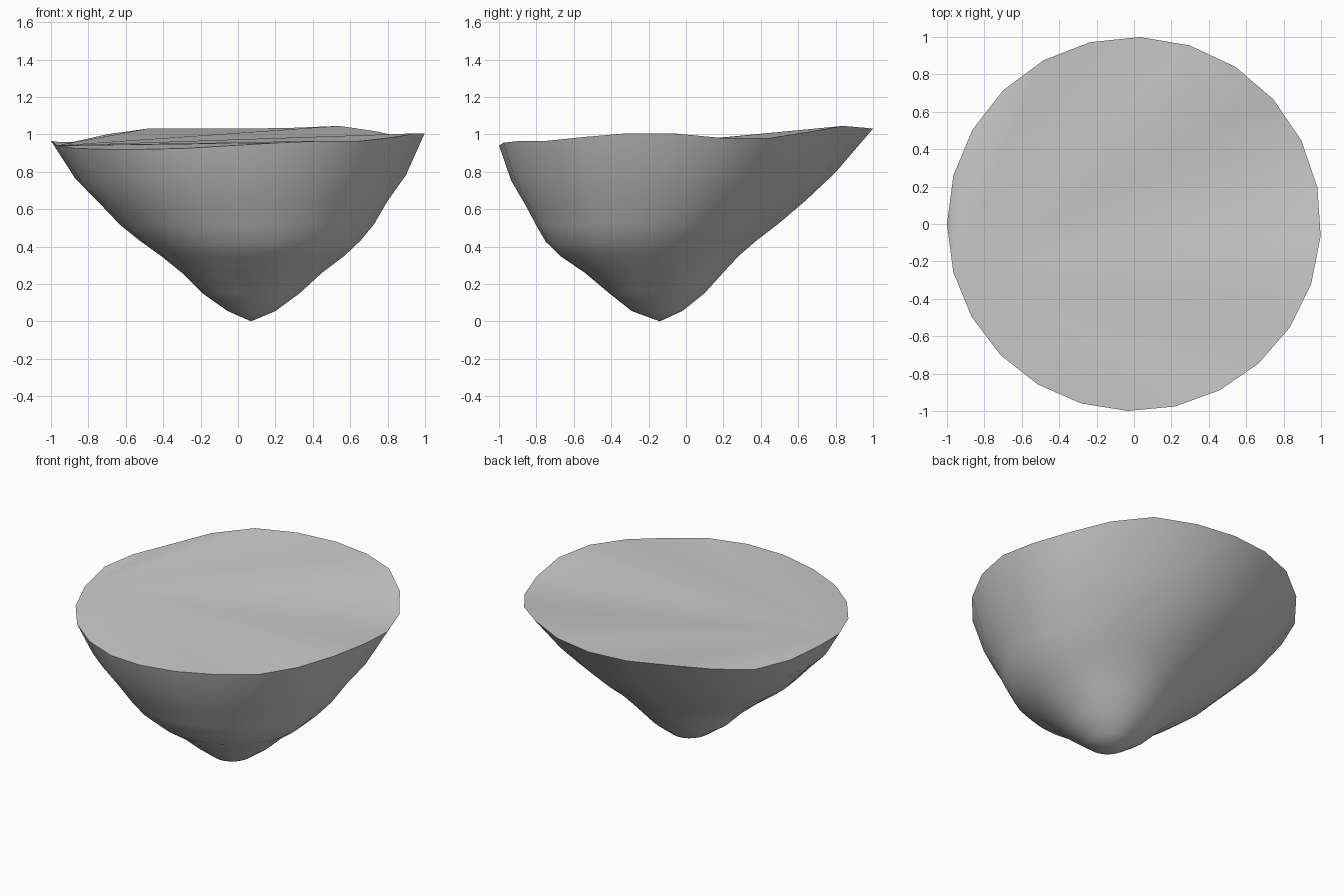
import bpy, bmesh, math

if "Cube" in bpy.data.objects:
    bpy.data.objects.remove(bpy.data.objects["Cube"])

SIDES = 24
# Rim heights, counter-clockwise from just below +x
RIM = [1.005, .98, .98, 1.015, 1.045, 1.035, 1.03, 1.03, 1.03, 1.0, .96, .96,
       .965, .94, .925, .92, .92, .925, .94, .955, .965, .965, .985, 1.005]
# Cross-sections: height, left, right, front, back
SECTIONS = [(1, -1, 1, -1, 1), (.78, -.87, .9, -.935, .80), (.64, -.74, .80, -.86, .645),
            (.52, -.63, .73, -.80, .50), (.43, -.52, .655, -.75, .38), (.35, -.41, .57, -.67, .285),
            (.26, -.30, .45, -.54, .20), (.15, -.19, .33, -.41, .10), (.055, -.055, .2, -.29, -.02)]
APEX = (.07, -.14, 0)

bm = bmesh.new()
rings = []
for f, left, right, front, back in SECTIONS:
    ring = []
    for i in range(SIDES):
        # Slight angular offset of the rim and a shallow groove on the back right
        a = 2 * math.pi * i / SIDES - .065 * (.5 + .5 * math.cos(2 * math.pi * i / SIDES))
        groove = 1 - .12 * f * (1 - f) * math.exp(-((math.degrees(a) - 62) / 18) ** 2)
        x = (left + right) / 2 + groove * (right - left) / 2 * math.cos(a)
        y = (front + back) / 2 + groove * (back - front) / 2 * math.sin(a)
        ring.append(bm.verts.new((x, y, f * (1 + (RIM[i] - 1) * f * f))))
    rings.append(ring)

# Wavy top, fanned out from the left side
rim = rings[0]
hub = 13
top = [bm.faces.new((rim[hub], rim[(hub + k) % SIDES], rim[(hub + k + 1) % SIDES]))
       for k in range(1, SIDES - 1)]

# Sloping sides and rounded tip
for up, low in zip(rings, rings[1:]):
    for i in range(SIDES):
        j = (i + 1) % SIDES
        bm.faces.new((up[j], up[i], low[i], low[j]))
tip = bm.verts.new(APEX)
for i in range(SIDES):
    bm.faces.new((rings[-1][(i + 1) % SIDES], rings[-1][i], tip))
bmesh.ops.recalc_face_normals(bm, faces=bm.faces)

mesh = bpy.data.meshes.new("floating_rock")
bm.to_mesh(mesh)
bm.free()
rock = bpy.data.objects.new("floating_rock", mesh)
bpy.context.collection.objects.link(rock)
bpy.context.view_layer.objects.active = rock
rock.select_set(True)
bpy.ops.object.shade_smooth_by_angle(angle=math.radians(40))
